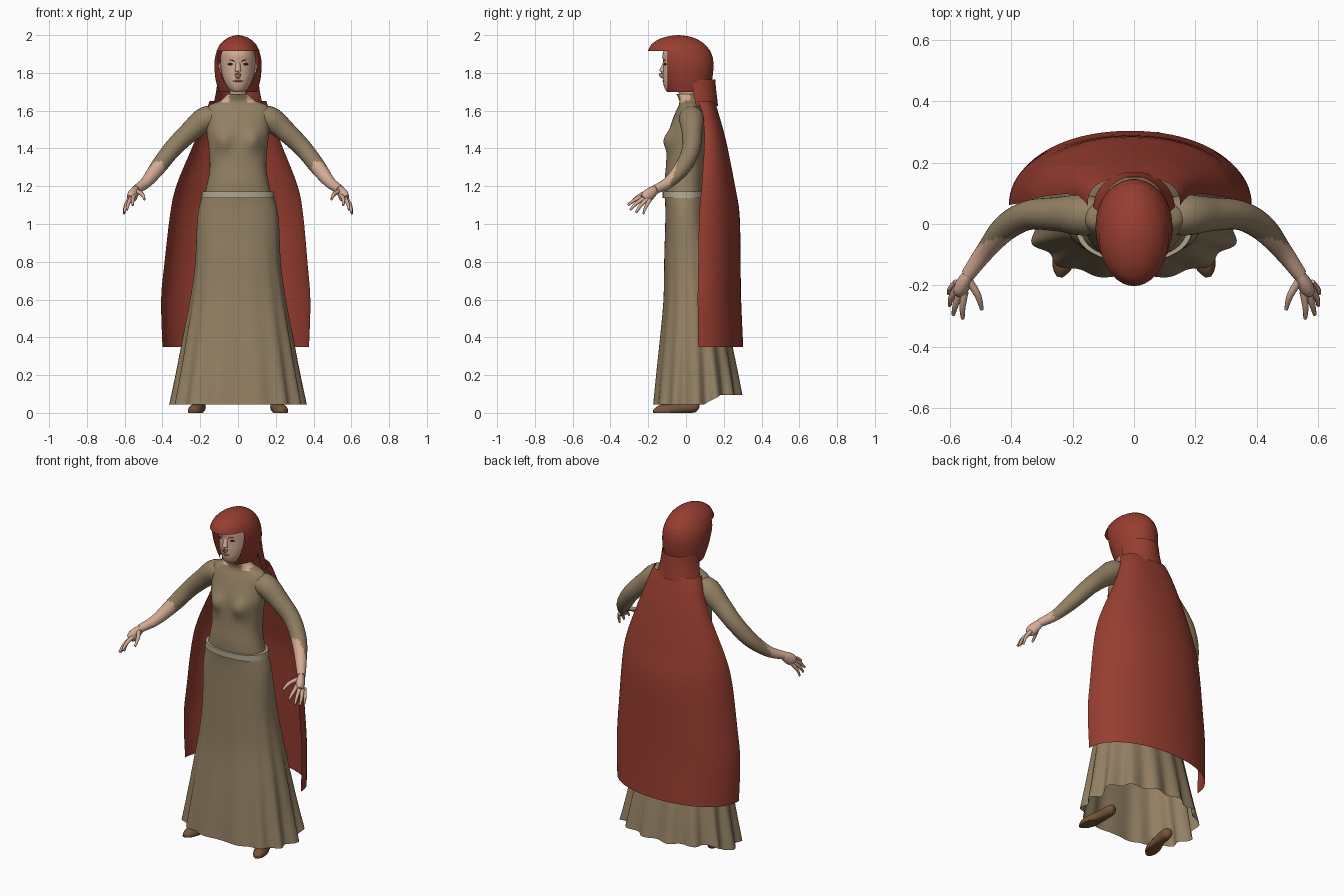
import bpy, bmesh, math
from mathutils import Vector

if "Cube" in bpy.data.objects:
    bpy.data.objects.remove(bpy.data.objects["Cube"])


def material(name, rgb):
    m = bpy.data.materials.new(name)
    m.diffuse_color = (*rgb, 1)
    m.use_nodes = True
    m.node_tree.nodes["Principled BSDF"].inputs["Base Color"].default_value = m.diffuse_color
    return m


RED = material("red cloth", (0.31, 0.047, 0.029))
DRESS = material("tan cloth", (0.29, 0.215, 0.125))
BELT = material("pale belt", (0.43, 0.38, 0.27))
SKIN = material("skin", (0.66, 0.41, 0.30))
SHOE = material("brown leather", (0.18, 0.09, 0.04))
DARK = material("dark brown", (0.035, 0.02, 0.015))
LIP = material("lip", (0.40, 0.21, 0.15))


def dense(keys, k):
    """Catmull-Rom interpolation of equal-length tuples."""
    out = []
    for i in range(len(keys) - 1):
        a, b, c, d = keys[max(i - 1, 0)], keys[i], keys[i + 1], keys[min(i + 2, len(keys) - 1)]
        for j in range(k):
            t = j / k
            out.append(tuple(0.5 * (2 * q + (r - p) * t + (2 * p - 5 * q + 4 * r - s) * t * t
                                    + (3 * q - p - 3 * r + s) * t ** 3)
                             for p, q, r, s in zip(a, b, c, d)))
    return out + [keys[-1]]


def grid(name, rows, mats, closed=True, caps=(False, False), rule=None, angle=50):
    """Skin rows of points into one mesh object."""
    bm = bmesh.new()
    vs = [[bm.verts.new(p) for p in row] for row in rows]
    n = len(rows[0])
    for r0, r1 in zip(vs, vs[1:]):
        for i in range(n if closed else n - 1):
            j = (i + 1) % n
            bm.faces.new((r0[i], r0[j], r1[j], r1[i]))
    if caps[0]:
        bm.faces.new(vs[0][::-1])
    if caps[1]:
        bm.faces.new(vs[-1])
    bmesh.ops.recalc_face_normals(bm, faces=bm.faces[:])
    bm.normal_update()
    for f in bm.faces:
        f.smooth = True
        if rule:
            f.material_index = rule(f.calc_center_median(), f.normal)
    me = bpy.data.meshes.new(name)
    bm.to_mesh(me)
    bm.free()
    for m in mats:
        me.materials.append(m)
    me.set_sharp_from_angle(angle=math.radians(angle))
    ob = bpy.data.objects.new(name, me)
    bpy.context.collection.objects.link(ob)
    return ob


def ring(key, n=40, a0=0.0, a1=None, e=1.0, cx=0.0, eb=None):
    """Horizontal oval (z, half width, front y, back y), or an arc of it."""
    z, rx, yf, yb = key
    cy, ry = (yf + yb) / 2, (yb - yf) / 2
    pts = []
    for i in range(n):
        a = 2 * math.pi * i / n if a1 is None else a0 + (a1 - a0) * i / (n - 1)
        c, s = math.cos(a), math.sin(a)
        p = eb if eb and s > 0 else e
        pts.append((cx + rx * math.copysign(abs(c) ** p, c), cy + ry * math.copysign(abs(s) ** p, s), z))
    return pts


def tube(name, path, mats, k=3, n=10, flat=1.0, floor=False, rule=None):
    """Round limb along points (x, y, z, radius)."""
    pts = dense(path, k)
    rows = []
    for i, p in enumerate(pts):
        d = Vector(pts[min(i + 1, len(pts) - 1)][:3]) - Vector(pts[max(i - 1, 0)][:3])
        q = d.to_track_quat('Z', 'Y')
        row = []
        for j in range(n):
            a = 2 * math.pi * j / n
            v = Vector(p[:3]) + q @ Vector((p[3] * math.cos(a) * flat, p[3] * math.sin(a), 0))
            if floor:
                v.z = max(v.z, 0)
            row.append(v)
        rows.append(row)
    return grid(name, rows, mats, caps=(True, True), rule=rule)


def blob(name, centre, size, mat):
    """Small ellipsoid."""
    rows = [[(centre[0] + size[0] * math.sin(t) * math.cos(a), centre[1] + size[1] * math.sin(t) * math.sin(a),
              centre[2] + size[2] * math.cos(t)) for a in [math.tau * i / 12 for i in range(12)]]
            for t in [0.15 + (math.pi - 0.3) * j / 7 for j in range(8)]]
    return grid(name, rows, [mat], caps=(True, True))


# Skirt: flared, with folds that grow towards the hem
skirt_keys = [(1.16, .182, -.115, .095), (1.1, .203, -.11, .11), (1.0, .217, -.11, .12),
              (.8, .225, -.116, .165), (.6, .25, -.12, .2), (.4, .285, -.138, .235),
              (.2, .318, -.158, .27), (.045, .345, -.172, .291)]
rows = []
for key in dense(skirt_keys, 3):
    t = (1.16 - key[0]) / 1.115
    row = []
    for i, (x, y, z) in enumerate(ring(key, 144, e=.88 - .1 * t, eb=1.0)):
        a = math.tau * i / 144
        w = .35 + .65 * min(1, max(0, math.sin(a) * .8 + .9))
        f = 1 + .06 * t * t * w * math.cos(14 * a)
        cy = (key[2] + key[3]) / 2
        lift = .05 * t ** 6 * min(1, max(0, (y - .1) / .08))
        row.append((x * f, cy + (y - cy) * f, z + lift))
    rows.append(row)
grid("skirt", rows, [DRESS])

# Bodice with bust, bare at the sides of the neck
bodice_keys = [(1.14, .18, -.112, .095), (1.22, .162, -.114, .093), (1.3, .15, -.107, .095),
               (1.4, .155, -.1, .1), (1.48, .165, -.092, .1), (1.55, .168, -.072, .096),
               (1.6, .17, -.052, .088), (1.63, .15, -.038, .08), (1.655, .09, -.036, .07),
               (1.688, .054, -.05, .05)]
rows = []
for key in dense(bodice_keys, 4):
    row = []
    for x, y, z in ring(key, 64, e=.9):
        if y < 0:
            y -= .032 * math.exp(-((abs(x) - .08) / .045) ** 2 - ((z - 1.44) / .052) ** 2)
        row.append((x, y, z))
    rows.append(row)
grid("bodice", rows, [DRESS, SKIN],
     rule=lambda c, n: int(c.z > 1.645 and .046 < abs(c.x) < .088 and c.y < .02))

# Belt band
grid("belt", [ring(k, 48, e=.9) for k in [(1.136, .17, -.105, .085), (1.137, .194, -.124, .106),
     (1.172, .189, -.124, .104), (1.173, .165, -.105, .085)]], [BELT], angle=30)

# Head and neck
head_keys = [(1.70, .024, -.1, -.05), (1.712, .046, -.11, 0), (1.74, .066, -.12, .05),
             (1.77, .079, -.122, .07), (1.8, .087, -.122, .09), (1.85, .093, -.12, .1),
             (1.9, .09, -.124, .1), (1.94, .072, -.1, .07), (1.965, .04, -.06, .04)]
grid("head", [ring(k, 32) for k in dense(head_keys, 3)], [SKIN], caps=(True, True))
tube("neck", [(0, .02, 1.62, .045), (0, .012, 1.68, .046), (0, -.005, 1.76, .05)], [SKIN], n=20)
tube("nose", [(0, -.104, 1.87, .012), (0, -.117, 1.83, .014), (0, -.1285, 1.796, .0165),
              (0, -.114, 1.776, .01), (0, -.1, 1.77, .003)], [SKIN], n=16)


def face_y(x):
    return -.01 - .11 * math.sqrt(1 - (x / .09) ** 2)


blob("mouth", (0, -.1195, 1.757), (.027, .005, .005), LIP)
for s in (-1, 1):
    blob("eye", (s * .037, face_y(.037) + .001, 1.846), (.018, .006, .006), DARK)
    tube("eyebrow", [(s * x, face_y(x) + .001, z, r) for x, z, r in
                     [(.016, 1.86, .003), (.038, 1.869, .004), (.066, 1.87, .002)]], [DARK], n=6)
    blob("ear", (s * .095, -.01, 1.82), (.01, .022, .035), SKIN)

# Hood: closed crown with a peak, and a lower drape open at the face
crown = dense([(1.915, .114, -.202, .13), (1.95, .096, -.184, .1), (1.977, .068, -.145, .062),
               (1.993, .036, -.098, .015), (2.0, .008, -.05, -.035)], 4)
grid("hood_crown", [ring(k, 40) for k in crown], [RED], caps=(False, True))
rows = []
for key in dense([(1.70, .1, -.105, .122), (1.76, .118, -.13, .138), (1.83, .125, -.16, .146),
                  (1.88, .122, -.185, .142), (1.917, .112, -.2, .128)], 4):
    cy, ry = (key[2] + key[3]) / 2, (key[3] - key[2]) / 2
    a = math.asin((-.097 - cy) / ry)
    rows.append(ring(key, 36, a, math.pi - a))
grid("hood_drape", rows, [RED], closed=False)

# Neck drape behind the hood, and the long cape
scarf = dense([(1.765, .108, -.09, .155), (1.7, .116, -.085, .161), (1.625, .132, -.06, .17)], 4)
grid("neck_drape", [ring(k, 30, 0, math.pi) for k in scarf], [RED], closed=False)
cape_keys = [(1.65, .15, .06, .152), (1.6, .168, .083, .168), (1.5, .202, .096, .197), (1.4, .242, .096, .221),
             (1.2, .322, .083, .26), (1.05, .352, .07, .284), (.8, .378, .065, .289),
             (.6, .395, .062, .292), (.35, .388, .065, .303)]
rows = [ring((z, w, 2 * yf - yb, yb), 44, 0, math.pi, e=.95 - .2 * max(0, (z - 1.2) / .45),
             cx=-.012 * min(1, (1.67 - z)))
        for z, w, yf, yb in dense(cape_keys, 4)]
grid("cape", rows, [RED], closed=False)

# Limbs, mirrored left and right
arm = [(.09, .025, 1.56, .055), (.168, .029, 1.556, .066), (.255, .032, 1.488, .055), (.345, .028, 1.40, .048),
       (.42, -.014, 1.305, .043), (.485, -.09, 1.222, .031), (.54, -.165, 1.182, .023)]
fingers = {
    "index_finger": [(.55, -.22, 1.15, .012), (.558, -.27, 1.128, .01), (.557, -.308, 1.1, .006)],
    "middle_finger": [(.565, -.215, 1.14, .012), (.58, -.262, 1.11, .01), (.588, -.295, 1.075, .006)],
    "ring_finger": [(.575, -.205, 1.132, .012), (.594, -.24, 1.098, .01), (.6, -.265, 1.06, .006)],
    "little_finger": [(.578, -.19, 1.13, .011), (.598, -.212, 1.092, .009), (.603, -.227, 1.052, .005)],
    "thumb": [(.54, -.18, 1.175, .013), (.508, -.232, 1.158, .011), (.495, -.278, 1.13, .006)],
}
palm = [(.535, -.158, 1.185, .022), (.55, -.185, 1.165, .031), (.562, -.208, 1.145, .033),
        (.57, -.222, 1.132, .024)]
shoe = [(.195, .065, .03, .015), (.2, .045, .032, .03), (.208, -.03, .024, .032), (.224, -.1, .012, .038),
        (.236, -.145, .008, .03), (.242, -.172, .006, .01)]
for s, side in ((-1, "right"), (1, "left")):
    def m(path):
        return [(s * p[0], *p[1:]) for p in path]
    # Slanted cuff: bare inner forearm, covered outer forearm
    tube(side + "_arm", m(arm), [DRESS, SKIN], k=9, n=24,
         rule=lambda c, n: int(abs(c.x) > .455 + .045 * (n.y + n.x * math.copysign(1, c.x))))
    tube(side + "_palm", m(palm), [SKIN], n=14, flat=.75)
    for name, path in fingers.items():
        tube(side + "_" + name, m(path), [SKIN], n=8)
    tube(side + "_shoe", m(shoe), [SHOE], n=16, floor=True)
